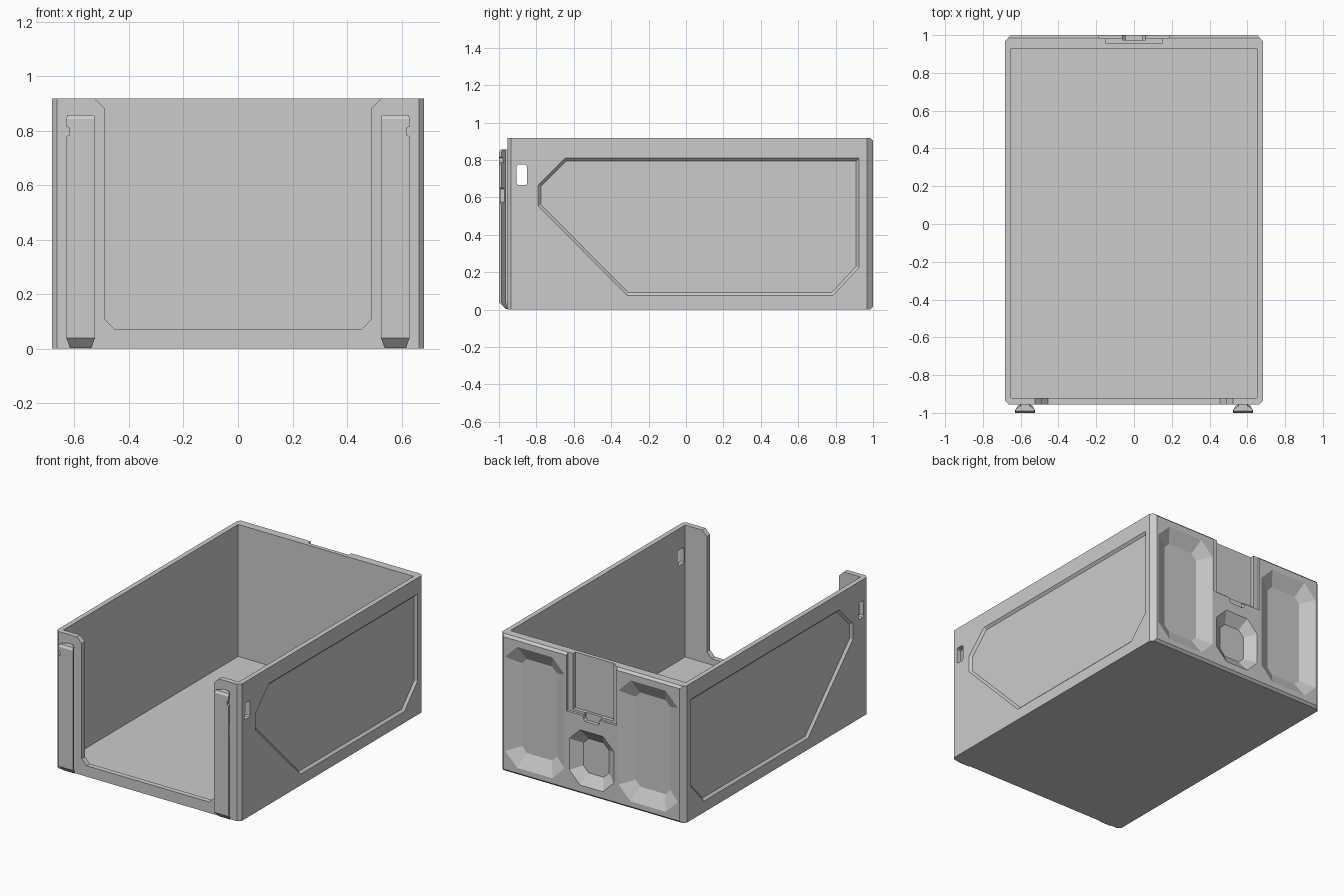
import bpy, bmesh
from mathutils import Vector

if "Cube" in bpy.data.objects:
    bpy.data.objects.remove(bpy.data.objects["Cube"])


def loft(name, rings):
    """Closed solid through equal-length rings of 3D points."""
    bm = bmesh.new()
    vs = [[bm.verts.new(p) for p in r] for r in rings]
    n = len(rings[0])
    for a, b in zip(vs, vs[1:]):
        for i in range(n):
            j = (i + 1) % n
            bm.faces.new((a[i], a[j], b[j], b[i]))
    bm.faces.new(vs[0])
    bm.faces.new(vs[-1])
    bmesh.ops.recalc_face_normals(bm, faces=bm.faces)
    me = bpy.data.meshes.new(name)
    bm.to_mesh(me)
    bm.free()
    ob = bpy.data.objects.new(name, me)
    bpy.context.collection.objects.link(ob)
    return ob


def box(name, x0, x1, y0, y1, z0, z1):
    ring = lambda z: [(x0, y0, z), (x1, y0, z), (x1, y1, z), (x0, y1, z)]
    return loft(name, [ring(z0), ring(z1)])


def inset(poly, d):
    """Shrink a convex counter-clockwise polygon by distance d."""
    out, n = [], len(poly)
    for i in range(n):
        p, q, r = (Vector(poly[(i + k) % n]) for k in (-1, 0, 1))
        a, b = (q - p).normalized(), (r - q).normalized()
        na, nb = Vector((-a.y, a.x)), Vector((-b.y, b.x))
        out.append(q + (na + nb) * d / (1 + na.dot(nb)))
    return out


def cham_rect(x0, x1, z0, z1, c):
    return [(x0 + c, z0), (x1 - c, z0), (x1, z0 + c), (x1, z1 - c),
            (x1 - c, z1), (x0 + c, z1), (x0, z1 - c), (x0, z0 + c)]


def cut(ob, cutter):
    m = ob.modifiers.new("cut", 'BOOLEAN')
    m.operation, m.solver, m.object = 'DIFFERENCE', 'EXACT', cutter
    bpy.context.view_layer.objects.active = ob
    bpy.ops.object.modifier_apply(modifier=m.name)
    bpy.data.objects.remove(cutter)


# Outer shell with chamfered corners
W, H = 0.683, 0.917
plan = [(-W + .02, -.955), (W - .02, -.955), (W, -.935), (W, .967),
        (W - .03, 1), (-W + .03, 1), (-W, .967), (-W, -.935)]
body = loft("drawer_body", [[(x, y, z) for x, y in plan] for z in (0, H)])
bm = bmesh.new()
bm.from_mesh(body.data)
rim = [e for e in bm.edges if all(v.co.y > .999 for v in e.verts)
       and abs(e.verts[0].co.z - e.verts[1].co.z) < .01]
bmesh.ops.bevel(bm, geom=rim, offset=.015, segments=1, affect='EDGES')
bm.to_mesh(body.data)
bm.free()

# Cavity and front opening
cut(body, box("cavity_cutter", -.65, .65, -.92, .93, .033, 1.1))
half = [(.455, .073), (.49, .11), (.49, .882), (.525, H), (.525, 1.0)]
opening = half + [(-x, z) for x, z in reversed(half)]
cut(body, loft("opening_cutter", [[(x, y, z) for x, z in opening] for y in (-1.05, -.9)]))

# Side panels and finger windows
panel = [(-.79, .665), (-.79, .555), (-.315, .075), (.785, .075),
         (.925, .225), (.925, .81), (-.645, .81)]
for s in (1, -1):
    cut(body, loft("panel_cutter", [[(s * x, y, z) for y, z in inset(panel, d)]
                                    for x, d in ((W + .015, -.015), (W - .015, .015))]))
window = cham_rect(-.905, -.85, .665, .775, .008)
cut(body, loft("window_cutter", [[(x, y, z) for y, z in window] for x in (-1, 1)]))

# Tapered back pockets: two tall, one small
for x0, x1, z0, z1, c, t in ((.2, .64, .05, .86, .09, .09),
                             (-.64, -.2, .05, .86, .09, .09),
                             (-.165, .165, .06, .43, .08, .07)):
    p = cham_rect(x0, x1, z0, z1, c)
    cut(body, loft("pocket_cutter", [[(x, y, z) for x, z in inset(p, d)]
                                     for y, d in ((1.005, -t * .1), (.95, t))]))

# Latch notch in the back with a catch slot below
cut(body, box("latch_cutter", -.185, .185, .983, 1.1, .53, 1.1))
cut(body, box("latch_inner_cutter", -.15, .15, .957, 1.1, .545, 1.1))
catch = [(-.06, .56), (-.06, .51), (-.045, .495), (.045, .495), (.06, .51), (.06, .56)]
cut(body, loft("catch_cutter", [[(x, y, z) for x, z in catch] for y in (.975, 1.1)]))

# Dovetail front rails
rail = [(-.026, -.94), (-.026, -.966), (-.053, -.986), (-.053, -1),
        (.053, -1), (.053, -.986), (.026, -.966), (.026, -.94)]
for s, side in ((1, "right"), (-1, "left")):
    rings = [[(s * (.577 + x * fx), -.95 + (y + .95) * fy, z) for x, y in rail]
             for z, fx, fy in ((.003, .72, .3), (.04, 1, 1), (.842, 1, 1), (.857, .93, .8))]
    ob = loft(side + "_rail", rings)
    # Detent notch and side recess on the outer edge
    for z0, z1, y0, y1, d in ((.775, .82, -1.05, -.96, .012), (.565, .655, -.992, -.96, .02)):
        prof = [(.66, z0 - .01), (.63 - d, z0 + .01), (.63 - d, z1 - .01), (.66, z1 + .01)]
        cut(ob, loft("detent_cutter", [[(s * x, y, z) for x, z in prof] for y in (y0, y1)]))
